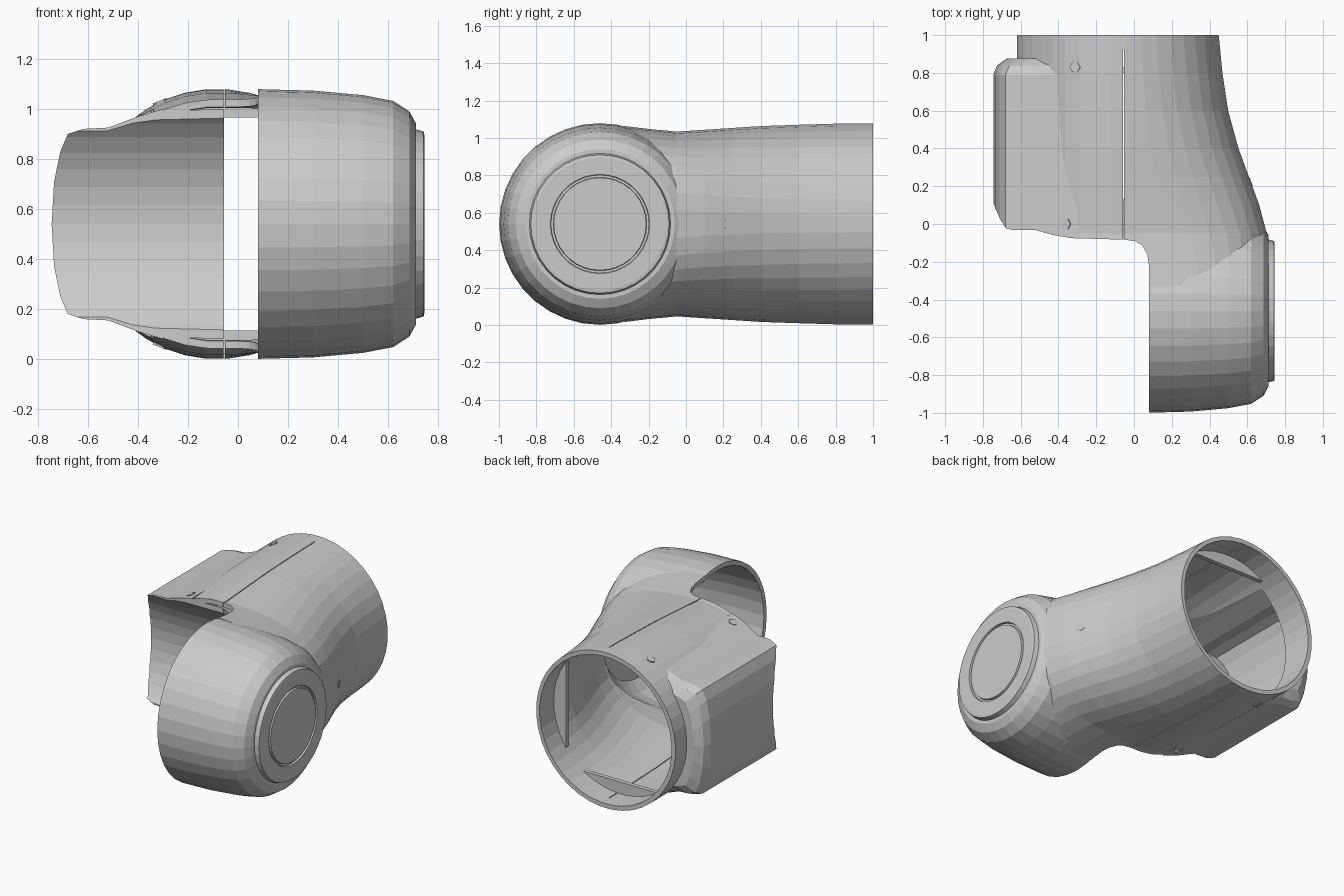
import bpy, bmesh
from math import sin, cos, pi, radians
from mathutils import Vector

if "Cube" in bpy.data.objects:
    bpy.data.objects.remove(bpy.data.objects["Cube"])

ZC, YC, CX = 0.54, -0.46, -0.085   # mid height, lobe axis, tube axis


def make(name, rings):
    """Closed solid skinned through equal-length rings of points."""
    bm = bmesh.new()
    rows = [[bm.verts.new(p) for p in r] for r in rings]
    n = len(rows[0])
    for a, b in zip(rows, rows[1:]):
        for i in range(n):
            j = (i + 1) % n
            bm.faces.new((a[i], a[j], b[j], b[i]))
    bm.faces.new(rows[0])
    bm.faces.new(rows[-1])
    bmesh.ops.recalc_face_normals(bm, faces=bm.faces)
    me = bpy.data.meshes.new(name)
    bm.to_mesh(me)
    bm.free()
    ob = bpy.data.objects.new(name, me)
    bpy.context.collection.objects.link(ob)
    return ob


def boolean(target, tool, op):
    m = target.modifiers.new(op, 'BOOLEAN')
    m.operation, m.solver, m.object = op, 'EXACT', tool
    bpy.context.view_layer.objects.active = target
    bpy.ops.object.modifier_apply(modifier=m.name)
    bpy.data.objects.remove(tool)


def spow(v, e):
    return (1 if v >= 0 else -1) * abs(v) ** e


def section(y, a, h, n, d, seg=40):
    """Tube section: round left half, squarer right half."""
    pts = []
    for i in range(seg):
        t = 2 * pi * (i + 0.5) / seg
        c, s = cos(t), sin(t)
        if c > 0:
            x, z = (a - d) * spow(c, 2 / n), (h - d) * spow(s, 2 / n)
        else:
            x, z = (0.535 - d) * c, (h - d) * s
        pts.append((CX + x, y, ZC + z))
    return pts


def revolve(name, profile, seg=36):
    """Solid turned around the lobe's sideways axis; profile is (x, radius)."""
    return make(name, [[(x, YC + r * cos(2 * pi * i / seg), ZC + r * sin(2 * pi * i / seg))
                        for i in range(seg)] for x, r in profile])


def box(name, x0, x1, y0, y1, z0, z1):
    return make(name, [[(x0, y0, z), (x1, y0, z), (x1, y1, z), (x0, y1, z)] for z in (z0, z1)])


def bump(name, d, rows):
    """Side housing; rows are (y, extra inset)."""
    half = [(-0.30, 0.46), (-0.40, 0.43), (-0.52, 0.385), (-0.62, 0.38), (-0.68, 0.36),
            (-0.71, 0.29), (-0.735, 0.17)]
    rings = []
    for y, e in rows:
        k = d + e
        up = [(x + k * (x < -0.6), h - k) for x, h in half] + [(-0.745 + k, 0)]
        pts = up + [(x, -h) for x, h in reversed(up[:-1])]
        rings.append([(x, y, ZC + z) for x, z in pts])
    return make(name, rings)


# Sleeve sections: y, right half width, half height, squareness
secs = [(1.0, .535, .54, 2), (.8, .555, .538, 2.05), (.6, .585, .532, 2.1), (.4, .64, .525, 2.2),
        (.25, .695, .515, 2.3), (.1, .75, .505, 2.45), (-.05, .79, .495, 2.7),
        (-.2, .795, .51, 3), (-.33, .79, .525, 3.3)]

# Outer solid: sleeve, round lobe with grooved end cap, side housing
shell = make("joint_shell", [section(*s, 0) for s in secs])
boolean(shell, revolve("lobe", [
    (.04, .54), (.3, .533), (.5, .515), (.62, .492), (.685, .45), (.712, .40), (.712, .378),
    (.742, .37), (.745, .355), (.745, .265), (.732, .262), (.732, .25), (.745, .247), (.745, .01)]), 'UNION')
boolean(shell, bump("housing", 0, [(-.12, 0), (.79, 0), (.84, .02), (.875, .07)]), 'UNION')

# Hollow: inset copy of the outside, keeping a curved wall on the left
inner_secs = [(1.05,) + secs[0][1:]] + secs[1:-1] + [(-.3,) + secs[-1][1:]]
hollow = make("hollow", [section(*s, 0.03) for s in inner_secs])
boolean(hollow, revolve("lobe_hollow", [(.0, .51), (.3, .503), (.5, .485), (.62, .46),
                                        (.685, .395), (.69, .01)]), 'UNION')
boolean(hollow, bump("housing_hollow", 0.03, [(-.11, 0), (.78, 0)]), 'UNION')
boolean(hollow, revolve("wall_keep", [(-1, .595), (-.055, .595)], 48), 'DIFFERENCE')
boolean(shell, hollow, 'DIFFERENCE')

# Front clearance for the mating arm: notch outline plus concave cut
notch = [(-1, -1.3), (.08, -1.3), (.08, -.22), (.07, -.16), (.045, -.115), (.01, -.092), (-.05, -.083),
         (-.33, -.075), (-.42, -.06), (-.52, -.033), (-1, -.028)]
boolean(shell, make("notch", [[(x, y, z) for x, y in notch] for z in (-.3, 1.4)]), 'DIFFERENCE')
boolean(shell, revolve("arm_cut", [(-1, .568), (-.05, .568)], 48), 'DIFFERENCE')

# Seam line along the top and bottom
for z0, z1 in ((.98, 1.2), (-.1, .1)):
    boolean(shell, box("seam", -.058, -.052, -.3, .92, z0, z1), 'DIFFERENCE')

# Stiffening tabs inside the rear opening: top, bottom and right
for name, mid in (("top", 90), ("bottom", 270), ("right", 0)):
    arc = [radians(mid + k) for k in range(-35, 36, 10)]
    make("inner_tab_" + name, [[(CX + .52 * cos(a), y, ZC + .52 * sin(a)) for a in arc]
                               for y in (.80, .83)])


# Small screws
def screw(name, loc, normal, r):
    bpy.ops.mesh.primitive_cylinder_add(vertices=6, radius=r, depth=.02, location=loc)
    ob = bpy.context.object
    ob.name = name
    ob.rotation_euler = Vector(normal).to_track_quat('Z', 'Y').to_euler()


screw("side_screw", (.612, .22, ZC), (1, .35, 0), .028)
for s, tag in ((1, "top"), (-1, "bottom")):
    screw("rear_screw_" + tag, (-.31, .83, ZC + s * .483), (-.4, 0, s), .03)
    screw("front_screw_" + tag, (-.36, 0, ZC + s * .437), (-.5, 0, s), .03)
